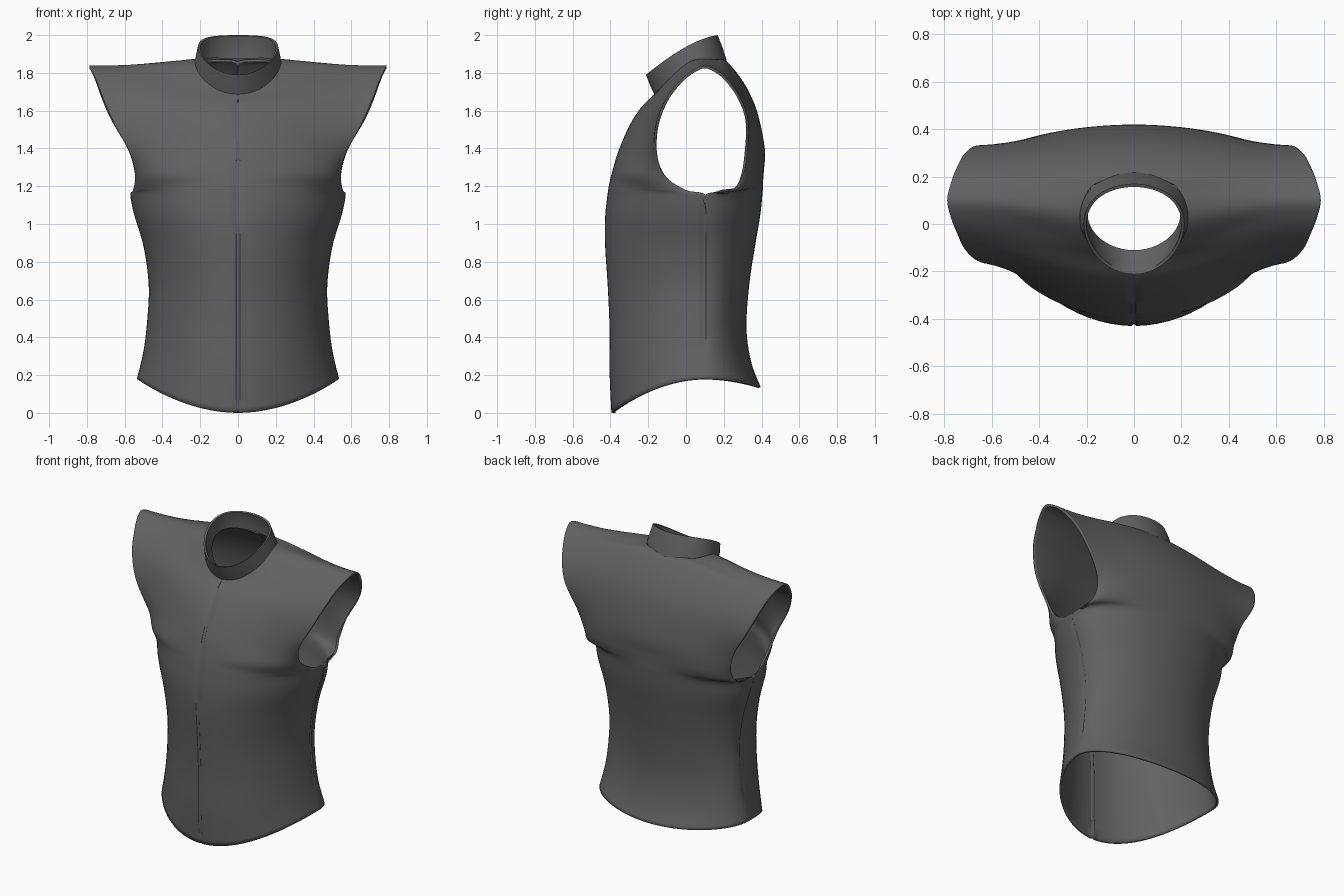
import bpy, bmesh, math
from mathutils import Vector

cube = bpy.data.objects.get("Cube")
if cube:
    bpy.data.objects.remove(cube)

# One dark grey cloth colour
cloth = bpy.data.materials.new("dark_grey_cloth")
cloth.use_nodes = True
grey = (0.12, 0.12, 0.12, 1)
cloth.diffuse_color = grey
cloth.node_tree.nodes["Principled BSDF"].inputs["Base Color"].default_value = grey


def make_object(name, points, faces, angle):
    mesh = bpy.data.meshes.new(name)
    mesh.from_pydata(points, [], faces)
    mesh.materials.append(cloth)
    obj = bpy.data.objects.new(name, mesh)
    bpy.context.collection.objects.link(obj)
    bpy.ops.object.select_all(action="DESELECT")
    obj.select_set(True)
    bpy.context.view_layer.objects.active = obj
    bpy.ops.object.shade_smooth_by_angle(angle=math.radians(angle))
    return obj


def grid_faces(rows, cols, closed=False):
    span = cols if closed else cols - 1
    return [(r * cols + c, r * cols + (c + 1) % cols,
             (r + 1) * cols + (c + 1) % cols, (r + 1) * cols + c)
            for r in range(rows - 1) for c in range(span)]


def catmull(a, b, c, d, t):
    return 0.5 * (2 * b + (c - a) * t + (2 * a - 5 * b + 4 * c - d) * t * t
                  + (3 * b - a - 3 * c + d) * t ** 3)


def bezier(a, b, c, d, t):
    s = 1 - t
    return a * s ** 3 + b * (3 * s * s * t) + c * (3 * s * t * t) + d * t ** 3


# Waist: front y, front z, back y, back z, side x, side z
WAIST = [
    (-.395, .0, .395, .137, .535, .18),
    (-.405, .22, .345, .27, .50, .33),
    (-.405, .45, .32, .45, .48, .5),
    (-.415, .68, .335, .68, .473, .68),
    (-.428, .88, .365, .88, .50, .88),
    (-.428, 1.04, .392, 1.04, .55, 1.05),
    (-.415, 1.16, .405, 1.16, .57, 1.155),
]
# Chest and back: centre or neck point, armhole point, inward reach, roundness
CHEST = [
    ((0, -.405, 1.22), (.555, 0, 1.18), 0, .5),
    ((0, -.39, 1.28), (.545, -.115, 1.255), .03, .5),
    ((0, -.36, 1.38), (.57, -.165, 1.37), .12, .4),
    ((0, -.30, 1.52), (.65, -.16, 1.52), .22, .15),
    ((0, -.235, 1.62), (.71, -.11, 1.655), .25, .1),
    ((0, -.165, 1.69), (.745, -.04, 1.75), .25, 0),
    ((.16, -.1, 1.76), (.772, .03, 1.81), .25, 0),
    ((.225, .03, 1.865), (.787, .1, 1.838), .25, 0),
]
BACK = [
    ((.17, .165, 1.87), (.772, .17, 1.81), .25, 0),
    ((0, .215, 1.86), (.75, .23, 1.755), .25, 0),
    ((0, .305, 1.75), (.715, .295, 1.655), .25, .1),
    ((0, .375, 1.6), (.665, .33, 1.54), .22, .15),
    ((0, .417, 1.4), (.58, .325, 1.39), .12, .4),
    ((0, .412, 1.28), (.545, .30, 1.26), .03, .5),
    ((0, .408, 1.22), (.555, .24, 1.18), 0, .5),
]


def controls(inner, outer, reach, roundness):
    p, q = Vector(inner), Vector(outer)
    if p.x > 0:
        near = p.lerp(q, .35)
    else:
        near = p + Vector((q.x * (.55 if reach < .1 else .42), 0, 0))
    far = q + Vector((-reach, roundness * (p.y - q.y), 0))
    return p, near, far, q


# Half the body is one sheet: up the front, over the shoulder, down the back
front = [((0, w[0], w[1]), (w[4], .1, w[5]), 0, .55) for w in WAIST]
rear = [((0, w[2], w[3]), (w[4], .1, w[5]), 0, .55) for w in reversed(WAIST)]
keys = [controls(*k) for k in front + CHEST + BACK + rear]
STEPS = 5
columns = [0, .012] + [i / 18 for i in range(1, 18)] + [.985, 1]
grid = []
last = len(keys) - 1
for i in range(last):
    around = [keys[min(max(j, 0), last)] for j in range(i - 1, i + 3)]
    for s in range(STEPS + (i == last - 1)):
        curve = [catmull(*[k[n] for k in around], s / STEPS) for n in range(4)]
        grid.append([bezier(*curve, t) for t in columns])

# Side seam below the arm, and the closing seam down the front
underarm = (len(WAIST) - 1) * STEPS
neck = (len(WAIST) + 5) * STEPS
for r in range(underarm + 1):
    seam = (grid[r][-1] + grid[-1 - r][-1]) / 2
    if STEPS < r < underarm:
        seam.x -= .006
    grid[r][-1] = seam
    grid[-1 - r][-1] = seam.copy()
for row in grid:
    row[0].x = max(row[0].x, 0)
for r in range(neck):
    grid[r][0].y += .008

body = make_object("vest_body", [p for row in grid for p in row],
                   grid_faces(len(grid), len(columns)), 40)
bm = bmesh.new()
bm.from_mesh(body.data)
bmesh.ops.remove_doubles(bm, verts=bm.verts, dist=.0005)
bm.to_mesh(body.data)
bm.free()
mirror = body.modifiers.new("mirror", "MIRROR")
mirror.merge_threshold = .001
shell = body.modifiers.new("cloth_thickness", "SOLIDIFY")
shell.thickness = .014
shell.offset = -1

# Collar rings: front y, front z, side x, side y, side z, back y, back z
RINGS = [
    (-.165, 1.68, .232, .03, 1.845, .22, 1.85),
    (-.19, 1.735, .222, .015, 1.895, .195, 1.93),
    (-.212, 1.79, .212, .0, 1.938, .168, 2.0),
    (-.20, 1.788, .2, .0, 1.934, .156, 1.996),
    (-.165, 1.735, .2, .02, 1.89, .175, 1.93),
    (-.11, 1.705, .195, .04, 1.845, .175, 1.875),
]
SIDES = 48


def through(first, middle, end, c):
    return middle + (first - end) / 2 * c + ((first + end) / 2 - middle) * c * c


collar = []
for fy, fz, sx, sy, sz, by, bz in RINGS:
    for i in range(SIDES):
        a = math.tau * i / SIDES
        c = math.cos(a)
        collar.append((sx * math.sin(a), through(fy, sy, by, c), through(fz, sz, bz, c)))
make_object("collar", collar, grid_faces(len(RINGS), SIDES, True), 50)
